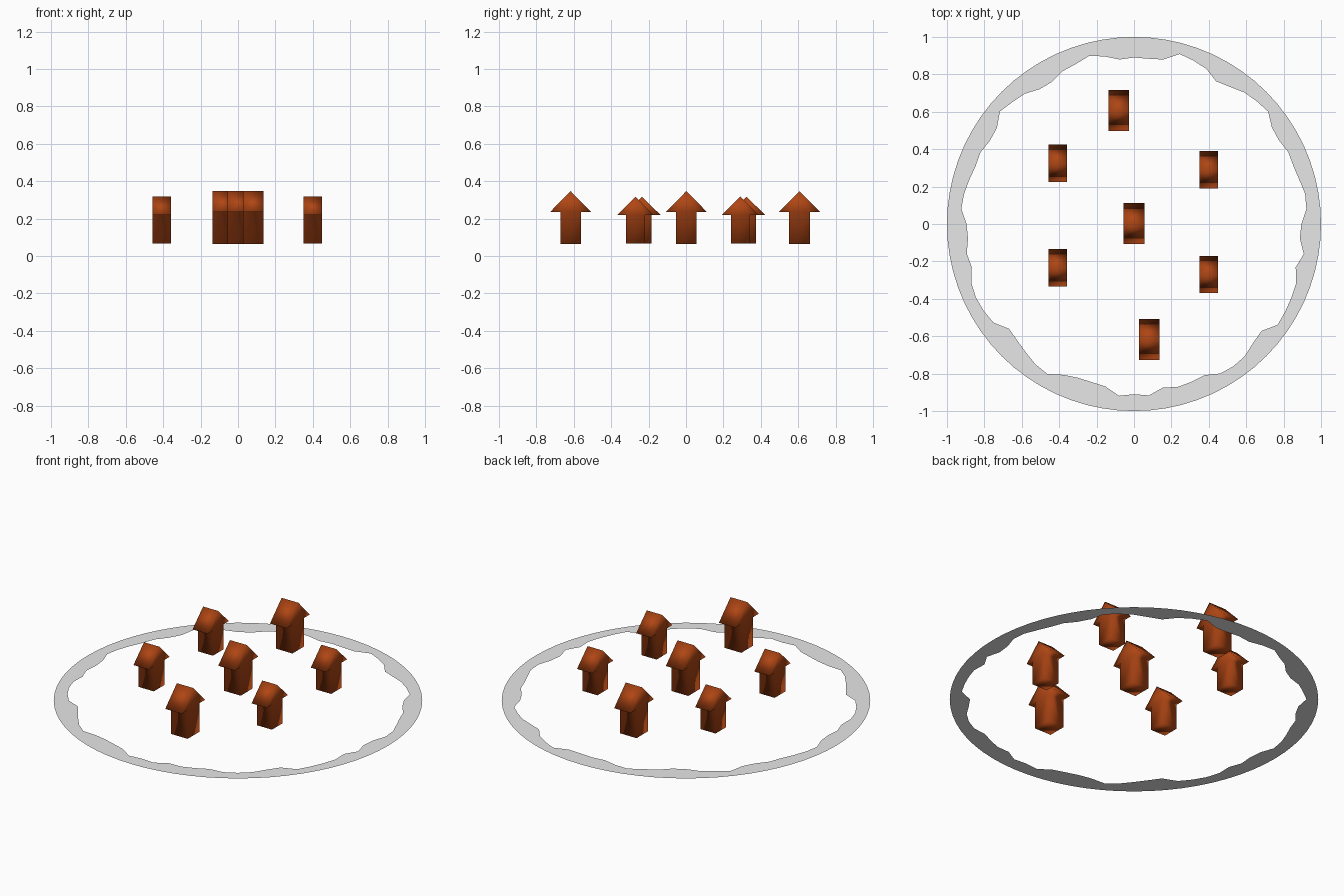
import bpy, bmesh, math

if "Cube" in bpy.data.objects:
    bpy.data.objects.remove(bpy.data.objects["Cube"])


def material(name, rgb):
    m = bpy.data.materials.new(name)
    m.diffuse_color = (*rgb, 1.0)
    m.use_nodes = True
    m.node_tree.nodes["Principled BSDF"].inputs["Base Color"].default_value = m.diffuse_color
    return m


wood = material("rust_brown", (0.43, 0.061, 0.007))
stone = material("light_grey", (0.8, 0.8, 0.8))


def finish(bm, name, mat, smooth):
    bmesh.ops.recalc_face_normals(bm, faces=bm.faces)
    for f in bm.faces:
        f.smooth = smooth
    me = bpy.data.meshes.new(name)
    bm.to_mesh(me)
    bm.free()
    me.materials.append(mat)
    ob = bpy.data.objects.new(name, me)
    bpy.context.collection.objects.link(ob)
    return ob


def house(name, x, y, half, base, eave, ridge):
    """Gabled house: arrow-shaped profile in y/z, extruded along x."""
    over = half * 2
    profile = [(-half, base), (half, base), (half, eave), (over, eave),
               (0, ridge), (-over, eave), (-half, eave)]
    bm = bmesh.new()
    left, right = ([bm.verts.new((x + sx * half, y + py, pz)) for py, pz in profile]
                   for sx in (-1, 1))
    n = len(profile)
    for i in range(n):
        j = (i + 1) % n
        bm.faces.new((left[i], left[j], right[j], right[i]))
    # end walls and gables
    for side in (left, right):
        bm.faces.new((side[0], side[1], side[2], side[6]))
        bm.faces.new(side[2:7])
    return finish(bm, name, wood, True)


# Large houses along the middle
for i, (x, y) in enumerate([(-0.081, 0.607), (0, 0.002), (0.082, -0.617)]):
    house(f"large_house_{i + 1}", x, y, 0.055, 0.064, 0.235, 0.347)

# Small houses on both sides
for i, (x, y) in enumerate([(-0.408, 0.324), (0.399, 0.29),
                            (-0.408, -0.235), (0.399, -0.27)]):
    house(f"small_house_{i + 1}", x, y, 0.05, 0.068, 0.218, 0.317)

# Flat ground ring: round outside, uneven inner shore (radius every 5 degrees,
# clockwise from the back)
shore = [
    .890, .887, .893, .941, .930, .915, .880, .895, .918, .928, .936, .900,
    .895, .910, .907, .915, .929, .925, .895, .890, .922, .895, .923, .929,
    .934, .938, .890, .900, .922, .928, .923, .892, .898, .902, .888, .920,
    .910, .922, .882, .875, .875, .890, .926, .917, .898, .882, .872, .918,
    .928, .932, .925, .898, .908, .891, .895, .927, .923, .912, .902, .906,
    .890, .895, .936, .921, .909, .880, .877, .902, .910, .930, .910, .883]
bm = bmesh.new()
inner, outer = [], []
for i, r in enumerate(shore):
    a = math.tau * i / len(shore)
    s, c = math.sin(a), math.cos(a)
    inner.append(bm.verts.new((r * s, r * c, 0)))
    outer.append(bm.verts.new((s, c, 0)))
for i in range(len(shore)):
    j = (i + 1) % len(shore)
    bm.faces.new((inner[i], inner[j], outer[j], outer[i]))
ring = finish(bm, "ground_ring", stone, False)
if ring.data.polygons[0].normal.z < 0:
    ring.data.flip_normals()
